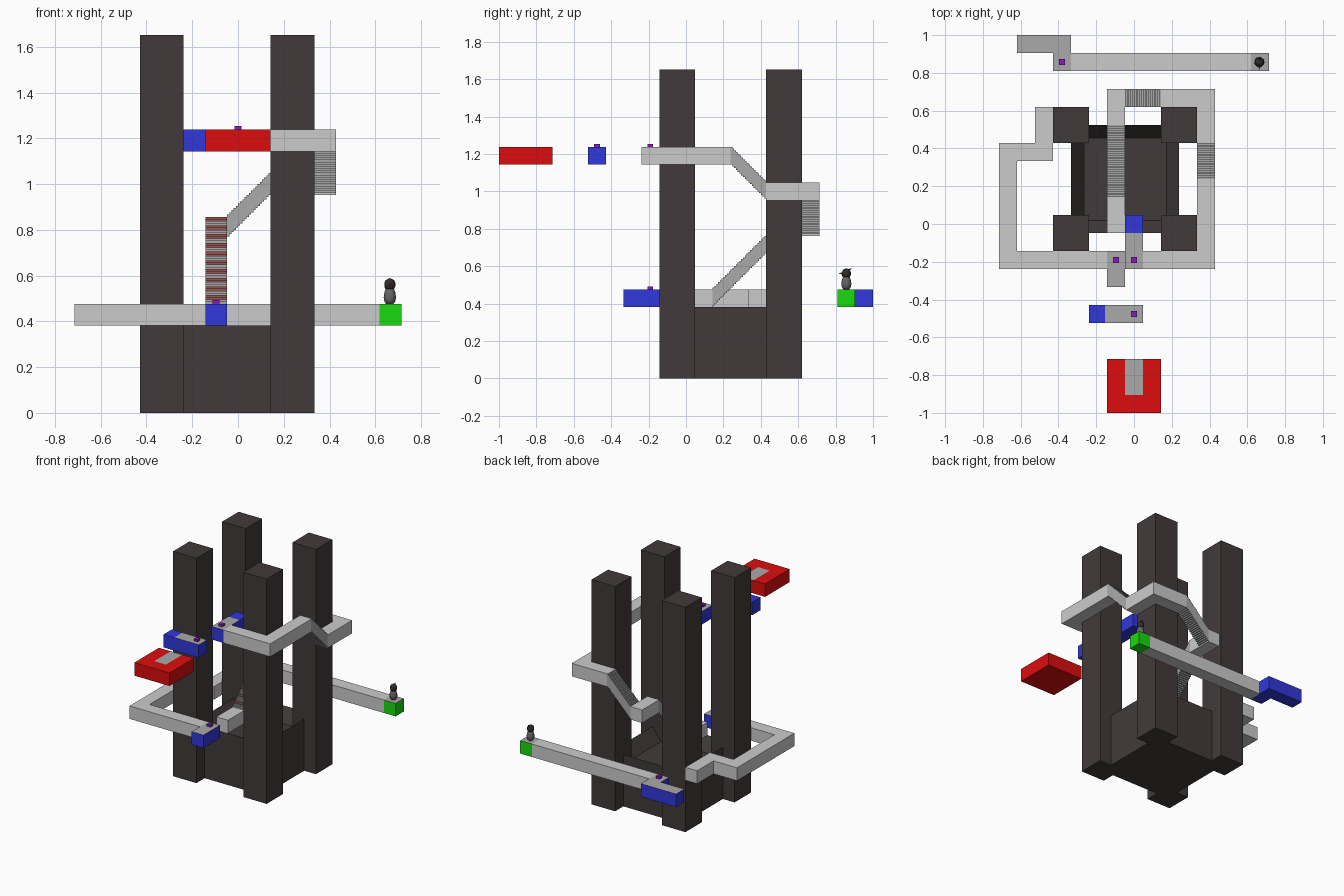
import bpy, bmesh, math
from mathutils import Vector

if "Cube" in bpy.data.objects:
    bpy.data.objects.remove(bpy.data.objects["Cube"])

U = 2 / 21          # one path cell


def mat(name, r, g, b):
    m = bpy.data.materials.new(name)
    m.diffuse_color = (r, g, b, 1)
    m.use_nodes = True
    m.node_tree.nodes["Principled BSDF"].inputs["Base Color"].default_value = m.diffuse_color
    return m


STONE = mat("dark_stone", 0.055, 0.042, 0.042)
BLUE = mat("blue", 0.03, 0.04, 0.7)
RED = mat("red", 0.72, 0.004, 0.004)
GREEN = mat("green", 0.01, 0.7, 0.005)
PURPLE = mat("purple", 0.25, 0.01, 0.5)
GREY = mat("path_grey", 0.4, 0.4, 0.4)
RUST = mat("rust", 0.3, 0.09, 0.08)
DARK = mat("dark_feather", 0.03, 0.025, 0.025)
BODY = mat("grey_feather", 0.13, 0.13, 0.13)
BEAK = mat("beak_orange", 0.5, 0.1, 0.04)


def finish(name, bm, mats=()):
    bmesh.ops.recalc_face_normals(bm, faces=bm.faces)
    me = bpy.data.meshes.new(name)
    bm.to_mesh(me)
    bm.free()
    for m in mats:
        me.materials.append(m)
    ob = bpy.data.objects.new(name, me)
    bpy.context.collection.objects.link(ob)
    return ob


def prism(name, pts, vec, mats=(), pick=None):
    """Extrude a closed outline (in cells) along vec; pick(face) chooses the material."""
    bm = bmesh.new()
    f = bm.faces.new([bm.verts.new(Vector(p) * U) for p in pts])
    r = bmesh.ops.extrude_face_region(bm, geom=[f], use_keep_orig=True)
    vs = [g for g in r["geom"] if isinstance(g, bmesh.types.BMVert)]
    bmesh.ops.translate(bm, verts=vs, vec=Vector(vec) * U)
    bmesh.ops.recalc_face_normals(bm, faces=bm.faces)
    if pick:
        for f in bm.faces:
            f.normal_update()
            f.material_index = pick(f)
    return finish(name, bm, mats)


def slab(name, outline, z, h=1, mats=(), pick=None):
    return prism(name, [(x, y, z) for x, y in outline], (0, 0, h), mats, pick)


def rect(x0, x1, y0, y1):
    return [(x0, y0), (x1, y0), (x1, y1), (x0, y1)]


def top(f):
    return int(f.normal.z > 0.5)


def stairs(name, start, axis, sign, run, side, tint=False, per=10):
    """Thin steps climbing along axis; start is the lower top corner, in cells."""
    n = run * per
    up = []
    for i in range(n):
        up += [(i / per, (i + 1) / per), ((i + 1) / per, (i + 1) / per)]
    prof = up + [(d, h - 1) for d, h in reversed(up)]
    pts = []
    for d, h in prof:
        p = list(start)
        p[axis] += sign * d
        p[2] += h
        pts.append(p)

    def riser(f):
        z = f.calc_center_median().z
        return int(f.normal.y < -0.5 and int(z / U * per) % 4 < 2)
    return prism(name, pts, side, (GREY, RUST) if tint else (GREY,), riser if tint else None)


# base block with a sunken top
bm = bmesh.new()
bmesh.ops.create_cube(bm, size=1)
for v in bm.verts:
    v.co = Vector((v.co.x * 6 - 0.5, v.co.y * 6 + 2.5, (v.co.z + 0.5) * 4)) * U
cap = max(bm.faces, key=lambda f: f.calc_center_median().z)
bmesh.ops.inset_region(bm, faces=[cap], thickness=U)
bmesh.ops.translate(bm, verts=cap.verts, vec=(0, 0, -U))
finish("base", bm, (STONE,))

# four pillars
for x in (-4.5, 1.5):
    for y in (-1.5, 4.5):
        slab("pillar", rect(x, x + 2, y, y + 2), 0, 1.652 / U, (STONE,))

# starting walkway at the back
slab("back_walkway", rect(-3.5, 6.5, 8.5, 9.5), 4)
slab("start_cell", rect(6.5, 7.5, 8.5, 9.5), 4, 1, (GREEN, GREY), top)
slab("back_blue_link", [(-4.5, 8.5), (-3.5, 8.5), (-3.5, 10.5), (-6.5, 10.5), (-6.5, 9.5), (-4.5, 9.5)],
     4, 1, (BLUE, GREY), top)

# lower walkway around the left side
slab("left_walkway", [(-5.5, 6.5), (-5.5, 4.5), (-7.5, 4.5), (-7.5, -2.5), (-1.5, -2.5), (-1.5, -1.5),
                      (-6.5, -1.5), (-6.5, 3.5), (-4.5, 3.5), (-4.5, 6.5)], 4)
slab("front_blue_link", rect(-1.5, -0.5, -3.5, -1.5), 4, 1, (BLUE, GREY), top)

# climb: stairs and landings
slab("stair_foot", rect(-1.5, -0.5, -0.5, 1.5), 4)
stairs("first_stairs", (-1.5, 1.5, 5), 1, 1, 4, (1, 0, 0), True)
slab("first_landing", rect(-1.5, -0.5, 5.5, 7.5), 8)
stairs("second_stairs", (-0.5, 6.5, 9), 0, 1, 2, (0, 1, 0))
slab("second_landing", [(1.5, 6.5), (3.5, 6.5), (3.5, 4.5), (4.5, 4.5), (4.5, 7.5), (1.5, 7.5)], 10)
stairs("third_stairs", (3.5, 4.5, 11), 1, -1, 2, (1, 0, 0))

# upper walkway, its blue end and the floating bar
slab("upper_walkway", [(3.5, 2.5), (3.5, -1.5), (0.5, -1.5), (0.5, -2.5), (4.5, -2.5), (4.5, 2.5)], 12)
slab("upper_blue_link", rect(-0.5, 0.5, -2.5, -0.5), 12, 1, (BLUE, GREY), top)
slab("upper_blue_tip", rect(-0.5, 0.5, -0.5, 0.5), 12, 1, (BLUE,))
slab("floating_bar", rect(-1.6, 0.5, -5.5, -4.5), 12, 1, (BLUE, GREY), top)
slab("floating_bar_tip", rect(-2.5, -1.6, -5.5, -4.5), 12, 1, (BLUE,))

# red goal platform: U shape with a grey-topped middle
slab("goal_rim", [(-1.5, -10.5), (1.5, -10.5), (1.5, -7.5), (0.5, -7.5), (0.5, -9.5),
                  (-0.5, -9.5), (-0.5, -7.5), (-1.5, -7.5)], 12, 1, (RED,))
slab("goal_inlay", rect(-0.5, 0.5, -9.5, -7.5), 12, 1, (RED, GREY), top)

# small purple markers
for x, y, z in ((-4, 9, 5), (-1, -2, 5), (0, -2, 13), (0, -5, 13)):
    slab("marker", rect(x - .16, x + .16, y - .16, y + .16), z, 0.17, (PURPLE,))

# little bird figure
CX, CY, CZ = 7 * U - 0.003, 9 * U, 5 * U


def lathe(name, prof, m, n=12):
    bm = bmesh.new()
    rings = [[bm.verts.new((CX + r * math.cos(2 * math.pi * i / n),
                            CY + r * math.sin(2 * math.pi * i / n), CZ + z)) for i in range(n)]
             for r, z in prof]
    for a, b in zip(rings, rings[1:]):
        for i in range(n):
            j = (i + 1) % n
            bm.faces.new((a[i], a[j], b[j], b[i]))
    bm.faces.new(rings[0])
    bm.faces.new(rings[-1])
    ob = finish(name, bm, (m,))
    ob.data.shade_smooth()


def cone(name, loc, rot, r, h, m):
    bpy.ops.mesh.primitive_cone_add(vertices=8, radius1=r, depth=h, rotation=rot,
                                    location=(CX + loc[0], CY + loc[1], CZ + loc[2]))
    ob = bpy.context.object
    ob.name = name
    ob.data.materials.append(m)


lathe("bird_body", [(.016, 0), (.024, .012), (.027, .028), (.024, .05), (.018, .066)], BODY)
lathe("bird_head", [(.018, .064), (.024, .076), (.024, .092), (.018, .104), (.006, .111)], DARK)
cone("bird_beak", (0, -.026, .085), (math.pi / 2, 0, 0), .011, .03, BEAK)
cone("bird_crest", (0, .016, .104), (-0.9, 0, 0), .011, .03, DARK)
